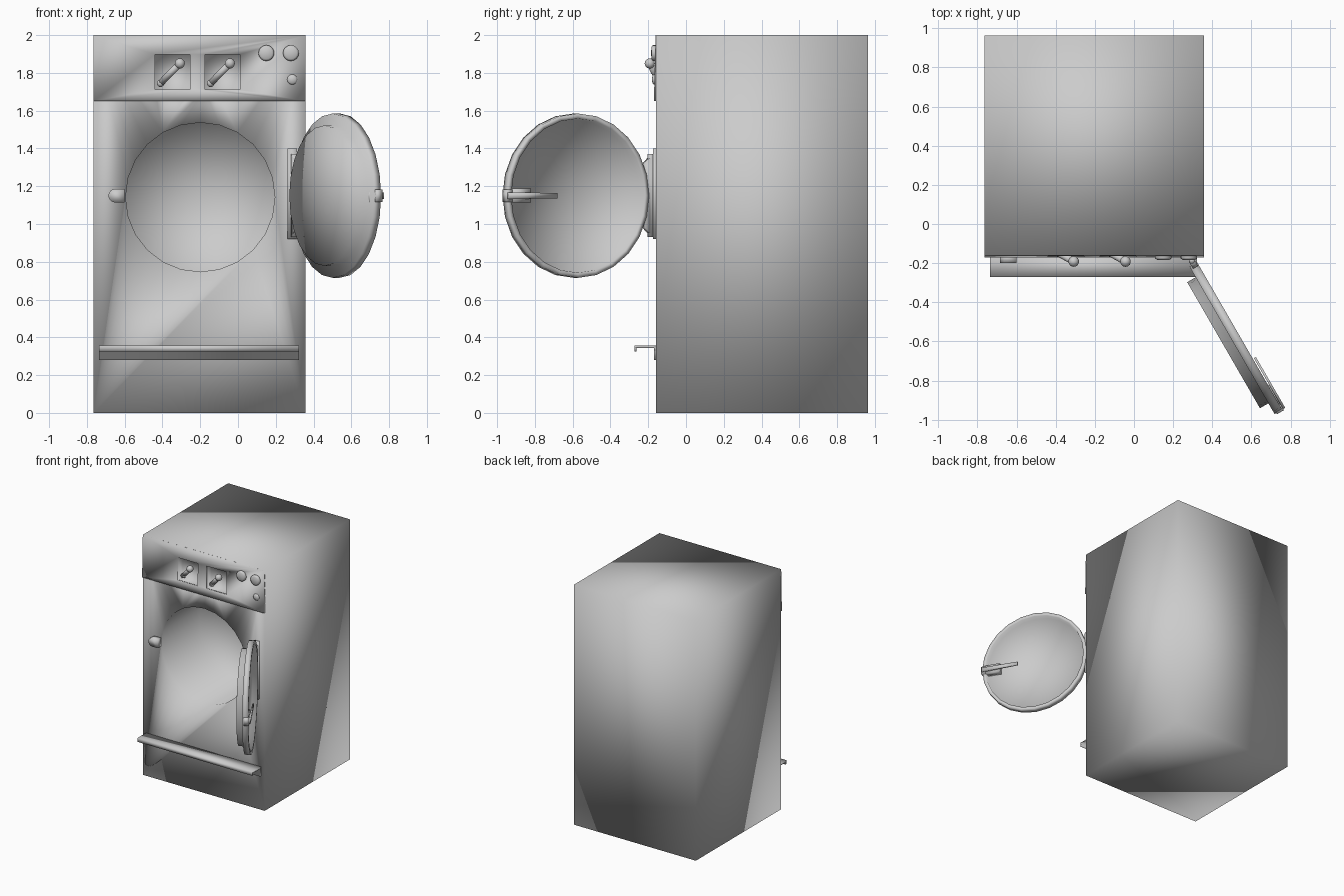
import bpy, bmesh
from math import radians, cos, sin, pi
from mathutils import Matrix, Vector

if "Cube" in bpy.data.objects:
    bpy.data.objects.remove(bpy.data.objects["Cube"])

DOOR = Matrix.Translation((0.54, -0.572, 1.15)) @ Matrix.Rotation(radians(-60), 4, 'Z')


def shade(ob):
    # The whole machine is shaded smooth, with soft pillowed normals
    bpy.ops.object.select_all(action='DESELECT')
    bpy.context.view_layer.objects.active = ob
    ob.select_set(True)
    bpy.ops.object.shade_smooth()


def finish(name, bm, mat=None):
    bmesh.ops.recalc_face_normals(bm, faces=bm.faces[:])
    me = bpy.data.meshes.new(name)
    bm.to_mesh(me)
    bm.free()
    ob = bpy.data.objects.new(name, me)
    bpy.context.collection.objects.link(ob)
    if mat:
        ob.matrix_world = mat
    shade(ob)
    return ob


def box(name, x, y, z, mat=None):
    bm = bmesh.new()
    bmesh.ops.create_cube(bm, size=1)
    for v in bm.verts:
        v.co = [a + (b - a) * (c + 0.5) for (a, b), c in zip((x, y, z), v.co)]
    return finish(name, bm, mat)


def prism(name, pts, lo, hi, axis, mat=None):
    """Extrude a 2D outline along x (points are y,z) or y (points are x,z)."""
    put = (lambda p, t: (t, p[0], p[1])) if axis == 'x' else (lambda p, t: (p[0], t, p[1]))
    bm = bmesh.new()
    f = bm.faces.new([bm.verts.new(put(p, lo)) for p in pts])
    ext = bmesh.ops.extrude_face_region(bm, geom=[f])['geom']
    off = Vector(put((0, 0), hi - lo))
    bmesh.ops.translate(bm, vec=off, verts=[g for g in ext if isinstance(g, bmesh.types.BMVert)])
    return finish(name, bm, mat)


def lathe(name, profile, mat, seg=24):
    """Spin (radius, depth) points round the y axis."""
    bm = bmesh.new()
    vs = [bm.verts.new((r, d, 0)) for r, d in profile]
    es = [bm.edges.new(p) for p in zip(vs, vs[1:])]
    bmesh.ops.spin(bm, geom=vs + es, cent=(0, 0, 0), axis=(0, 1, 0), angle=2 * pi, steps=seg)
    bmesh.ops.remove_doubles(bm, verts=bm.verts[:], dist=1e-4)
    return finish(name, bm, mat)


def rod(name, a, b, r):
    a, b = Vector(a), Vector(b)
    bm = bmesh.new()
    m = Matrix.Translation((a + b) / 2) @ (b - a).to_track_quat('Z', 'Y').to_matrix().to_4x4()
    bmesh.ops.create_cone(bm, cap_ends=True, segments=12, radius1=r, radius2=r,
                          depth=(b - a).length, matrix=m)
    return finish(name, bm)


def ball(name, c, r):
    bm = bmesh.new()
    bmesh.ops.create_uvsphere(bm, u_segments=14, v_segments=8, radius=r, matrix=Matrix.Translation(c))
    return finish(name, bm)


def cut(target, cutters):
    for c in cutters:
        c.hide_render = True
        m = target.modifiers.new("cut", 'BOOLEAN')
        m.operation, m.solver, m.object = 'DIFFERENCE', 'EXACT', c
    bpy.ops.object.select_all(action='DESELECT')
    bpy.context.view_layer.objects.active = target
    for m in list(target.modifiers):
        bpy.ops.object.modifier_apply(modifier=m.name)


# Cabinet with drum opening, and sloped control panel with two square pockets
body = box("cabinet", (-0.765, 0.358), (-0.16, 0.963), (0, 2))
panel = prism("control_panel", [(-0.159, 2), (-0.161, 2), (-0.17, 1.65), (-0.159, 1.65)],
              -0.765, 0.358, 'x')
drum = lathe("drum_cutter", [(0, -0.4), (0.395, -0.4), (0.395, 0.5), (0, 0.5)],
             Matrix.Translation((-0.2, -0.16, 1.142)))
pockets = [box("pocket_cutter", (x, x + 0.185), (-0.3, -0.10), (1.712, 1.898)) for x in (-0.44, -0.175)]
cut(body, [drum] + pockets)
cut(panel, pockets)
for c in [drum] + pockets:
    bpy.data.objects.remove(c)
for ob in (body, panel):
    shade(ob)

# Slide levers in the pockets
for i, x in enumerate((-0.41, -0.145)):
    foot, tip = (x, -0.135, 1.745), (x + 0.102, -0.192, 1.85)
    rod(f"lever_{i}", foot, tip, 0.018)
    ball(f"lever_foot_{i}", foot, 0.02)
    ball(f"lever_knob_{i}", tip, 0.027)

# Round buttons
for i, (x, z, r, h) in enumerate([(0.15, 1.905, 0.042, 0.185), (0.28, 1.905, 0.042, 0.185),
                                  (0.287, 1.765, 0.027, 0.18)]):
    lathe(f"button_{i}", [(0, -h), (r * 0.75, -h + 0.002), (r, -h + 0.009), (r, -0.155), (0, -0.155)],
          Matrix.Translation((x, 0, z)), 16)

# Foot shelf with lip and back flange
prism("shelf", [(-0.16, 0.28), (-0.17, 0.28), (-0.17, 0.343), (-0.262, 0.343), (-0.262, 0.325),
                (-0.272, 0.325), (-0.272, 0.358), (-0.16, 0.358)], -0.735, 0.322, 'x')

# Latch keeper left of the opening
arc = [(-0.65 + 0.036 * cos(a), 1.15 + 0.036 * sin(a)) for a in [pi / 2 + i * pi / 8 for i in range(9)]]
prism("latch_keeper", arc + [(-0.60, 1.114), (-0.60, 1.186)], -0.2, -0.155, 'y')

# Hinge plate and barrel
box("hinge_plate", (0.263, 0.312), (-0.175, -0.155), (0.92, 1.4))
rod("hinge_pin", (0.297, -0.187, 0.93), (0.297, -0.187, 1.37), 0.016)

# Door: thin rim round a dished outside, raised plug inside
lathe("door", [(0, -0.05), (0.402, -0.04), (0.408, 0), (0.435, 0), (0.435, -0.045),
               (0.372, -0.045), (0.372, -0.095), (0, -0.095)], DOOR)
prism("door_hinge_tab", [(-0.46, -0.215), (-0.415, -0.17), (-0.415, 0.17), (-0.46, 0.215)],
      -0.035, -0.005, 'y', DOOR)

# Door handle and latch
box("handle_base", (0.29, 0.405), (-0.045, 0.006), (-0.037, 0.037), DOOR)
prism("handle_bar", [(0.135, -0.014), (0.435, -0.018), (0.435, 0.018), (0.135, 0.014)],
      0.006, 0.018, 'y', DOOR)
box("door_latch", (0.405, 0.442), (-0.035, 0.006), (-0.033, 0.033), DOOR)
